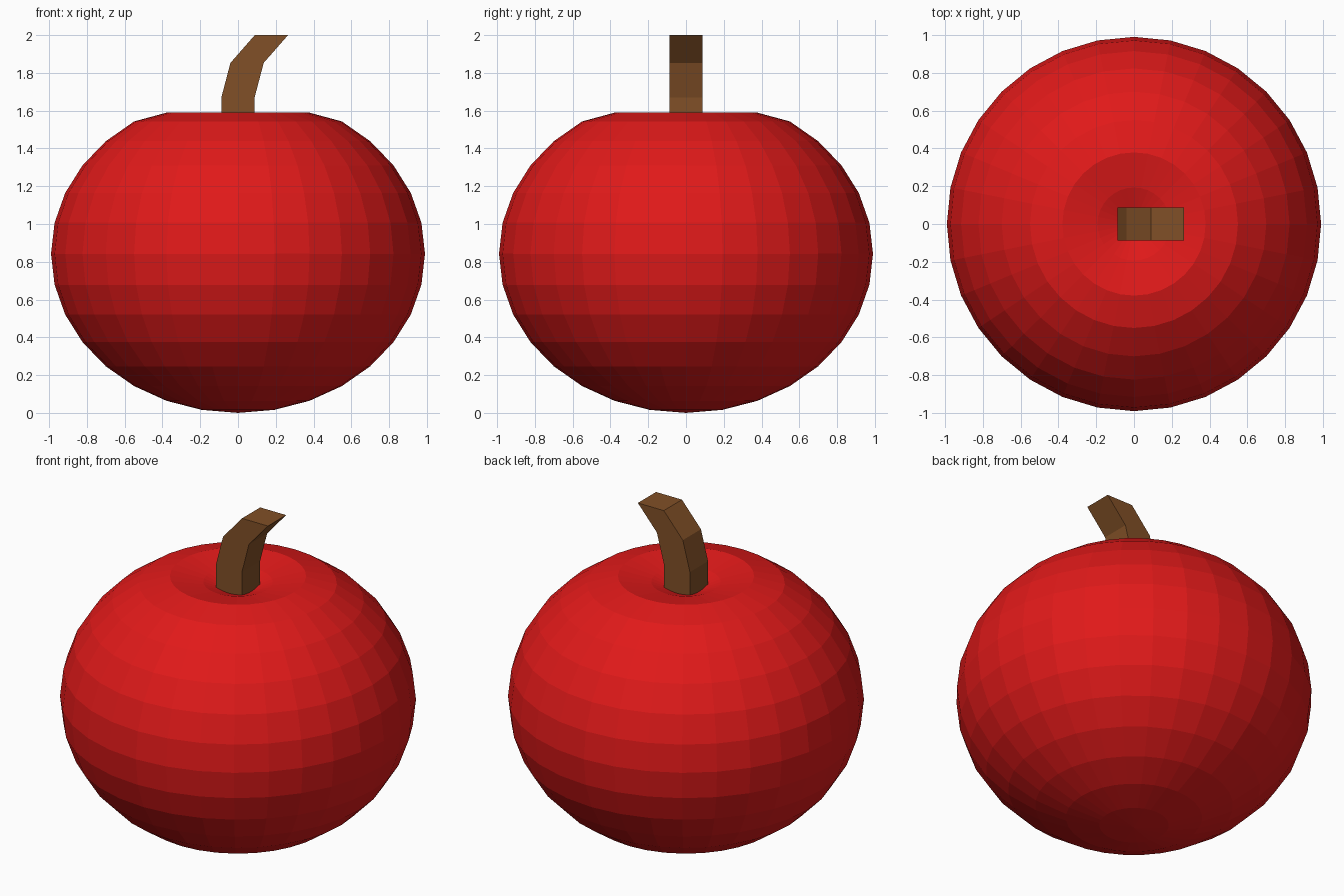
import bpy, bmesh
from math import hypot

if "Cube" in bpy.data.objects:
    bpy.data.objects.remove(bpy.data.objects["Cube"])


def finish(bm, name, color):
    """Turn a bmesh into a named, flat-shaded, coloured object."""
    bmesh.ops.recalc_face_normals(bm, faces=bm.faces)
    mesh = bpy.data.meshes.new(name)
    bm.to_mesh(mesh)
    bm.free()
    obj = bpy.data.objects.new(name, mesh)
    bpy.context.collection.objects.link(obj)
    mat = bpy.data.materials.new(name + "_colour")
    mat.diffuse_color = color
    mat.use_nodes = True
    mat.node_tree.nodes["Principled BSDF"].inputs["Base Color"].default_value = mat.diffuse_color
    mesh.materials.append(mat)
    return obj


# Fruit: squashed sphere with a conical dent at the top
R, HALF_HEIGHT = 0.99, 0.8425
DENT_RADIUS, DENT_DEPTH = 0.45, 0.2
bm = bmesh.new()
bmesh.ops.create_uvsphere(bm, u_segments=32, v_segments=16, radius=1.0)
for v in bm.verts:
    v.co.x *= R
    v.co.y *= R
    v.co.z = v.co.z * HALF_HEIGHT + HALF_HEIGHT
    r = hypot(v.co.x, v.co.y)
    if v.co.z > HALF_HEIGHT and r < DENT_RADIUS:
        v.co.z -= DENT_DEPTH * (1 - r / DENT_RADIUS)
finish(bm, "apple_body", (0.75, 0.01, 0.01, 1))

# Stem: square section swept along a bent path of (x, z) stations
W = 0.088
path = [(0, 1.47), (0, 1.67), (0.048, 1.853), (0.177, 2.0)]
bm = bmesh.new()
rings = [[bm.verts.new((x + sx * W, sy * W, z))
          for sx, sy in ((-1, -1), (1, -1), (1, 1), (-1, 1))] for x, z in path]
for a, b in zip(rings, rings[1:]):
    for i in range(4):
        j = (i + 1) % 4
        bm.faces.new((a[i], a[j], b[j], b[i]))
bm.faces.new(rings[0][::-1])
bm.faces.new(rings[-1])
finish(bm, "stem", (0.22, 0.08, 0.02, 1))
